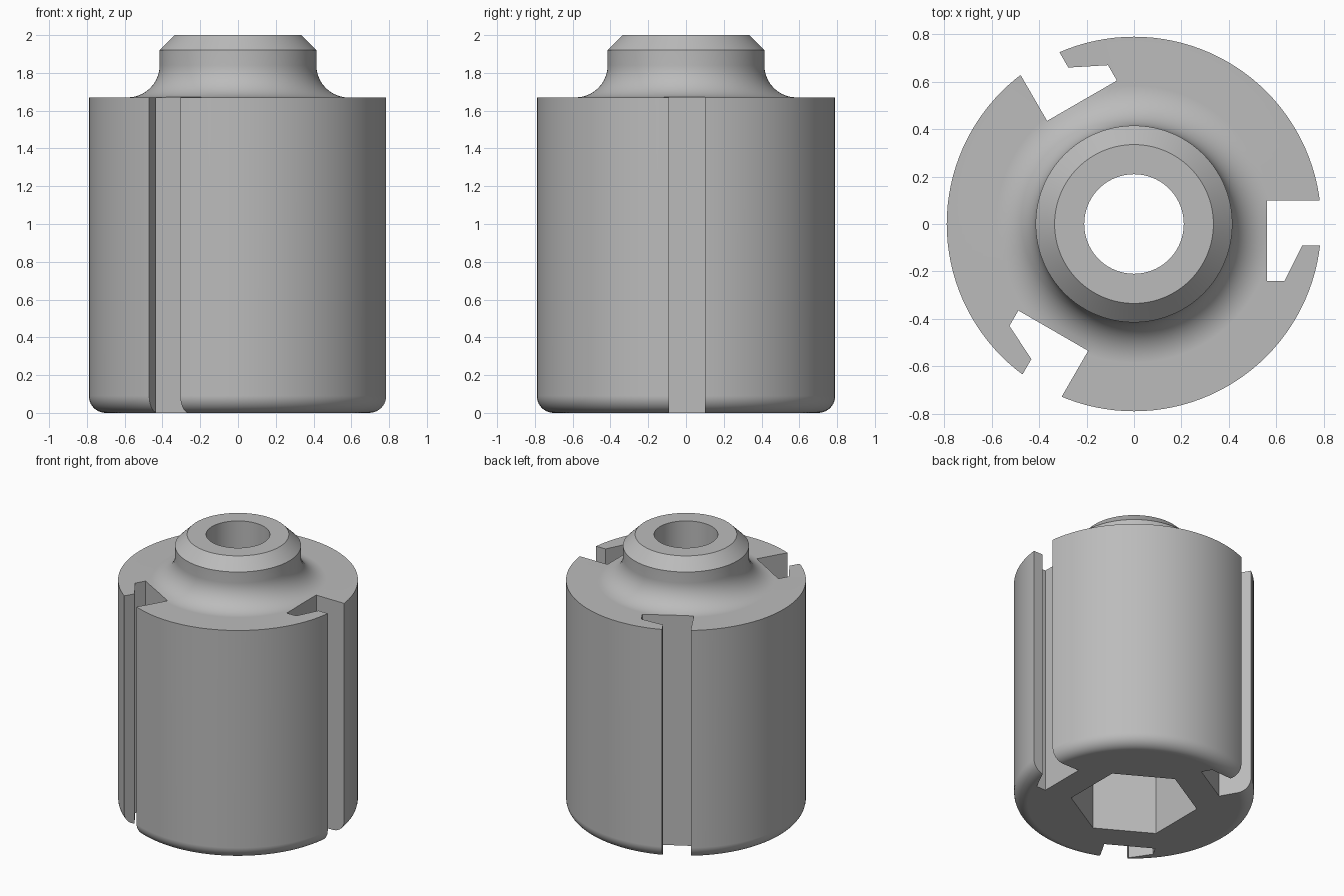
import bpy, bmesh
from math import pi, sin, cos, radians
from mathutils import Matrix, Vector

if "Cube" in bpy.data.objects:
    bpy.data.objects.remove(bpy.data.objects["Cube"], do_unlink=True)

BODY_R, BODY_TOP, NECK_R, BORE_R = 0.79, 1.67, 0.415, 0.21
BASE_FILLET, NECK_FILLET = 0.09, 0.17
SOCKET_R, SOCKET_DEPTH = 0.42, 1.2

grey = bpy.data.materials.new("satin grey")
grey.use_nodes = True
colour = (0.5, 0.5, 0.5, 1)
grey.diffuse_color = colour
grey.node_tree.nodes["Principled BSDF"].inputs["Base Color"].default_value = colour


def make_object(name, bm):
    bmesh.ops.recalc_face_normals(bm, faces=bm.faces)
    mesh = bpy.data.meshes.new(name)
    bm.to_mesh(mesh)
    bm.free()
    mesh.materials.append(grey)
    obj = bpy.data.objects.new(name, mesh)
    bpy.context.collection.objects.link(obj)
    return obj


def arc(cx, cz, r, start, end, steps=10):
    angles = [radians(start + (end - start) * i / steps) for i in range(steps + 1)]
    return [(cx + r * cos(a), cz + r * sin(a)) for a in angles]


def add_prism(bm, outline, z0, z1, turn=0):
    """Extrude a plan outline from z0 to z1, turned about the z axis."""
    rot = Matrix.Rotation(turn, 3, "Z")
    rings = [[bm.verts.new(rot @ Vector((x, y, z))) for x, y in outline] for z in (z0, z1)]
    low, high = rings
    bm.faces.new(low)
    bm.faces.new(high)
    for i in range(len(outline)):
        j = (i + 1) % len(outline)
        bm.faces.new((low[i], low[j], high[j], high[i]))


# Turned body: bore, rounded base, wall, concave neck fillet, chamfered collar
profile = [(BORE_R, 0)]
profile += arc(BODY_R - BASE_FILLET, BASE_FILLET, BASE_FILLET, -90, 0)
profile += [(BODY_R, BODY_TOP)]
profile += arc(NECK_R + NECK_FILLET, BODY_TOP + NECK_FILLET, NECK_FILLET, 270, 180)
profile += [(NECK_R, 1.92), (0.335, 2.0), (BORE_R, 2.0)]
bm = bmesh.new()
verts = [bm.verts.new((r, 0, z)) for r, z in profile]
edges = [bm.edges.new((verts[i - 1], verts[i])) for i in range(len(verts))]
bmesh.ops.spin(bm, geom=verts + edges, cent=(0, 0, 0), axis=(0, 0, 1),
               angle=2 * pi, steps=120, use_merge=True)
bmesh.ops.remove_doubles(bm, verts=bm.verts, dist=0.0001)
body = make_object("slotted_body", bm)

# Three hooked slots running the full height of the wall
slot = [(1, 0.1), (0.56, 0.1), (0.56, -0.24), (0.635, -0.24), (0.71, -0.09), (1, -0.09)]
bm = bmesh.new()
for k in range(3):
    add_prism(bm, slot, -0.2, 1.85, k * 2 * pi / 3)
slot_cutter = make_object("slot_cutter", bm)

# Hexagonal socket in the underside
hexagon = [(SOCKET_R * cos(pi / 6 + k * pi / 3), SOCKET_R * sin(pi / 6 + k * pi / 3))
           for k in range(6)]
bm = bmesh.new()
add_prism(bm, hexagon, -0.2, SOCKET_DEPTH)
socket_cutter = make_object("socket_cutter", bm)

# Cut, then drop the cutters
bpy.context.view_layer.objects.active = body
for cutter in (slot_cutter, socket_cutter):
    cutter.hide_render = True
    mod = body.modifiers.new(cutter.name, "BOOLEAN")
    mod.operation, mod.solver, mod.object = "DIFFERENCE", "EXACT", cutter
    bpy.ops.object.modifier_apply(modifier=mod.name)
    bpy.data.objects.remove(cutter, do_unlink=True)

# Smooth curved faces, crisp edges
for other in bpy.context.selected_objects:
    other.select_set(False)
body.select_set(True)
bpy.ops.object.shade_smooth_by_angle(angle=radians(30))
weighted = body.modifiers.new("even_shading", "WEIGHTED_NORMAL")
weighted.keep_sharp = True
